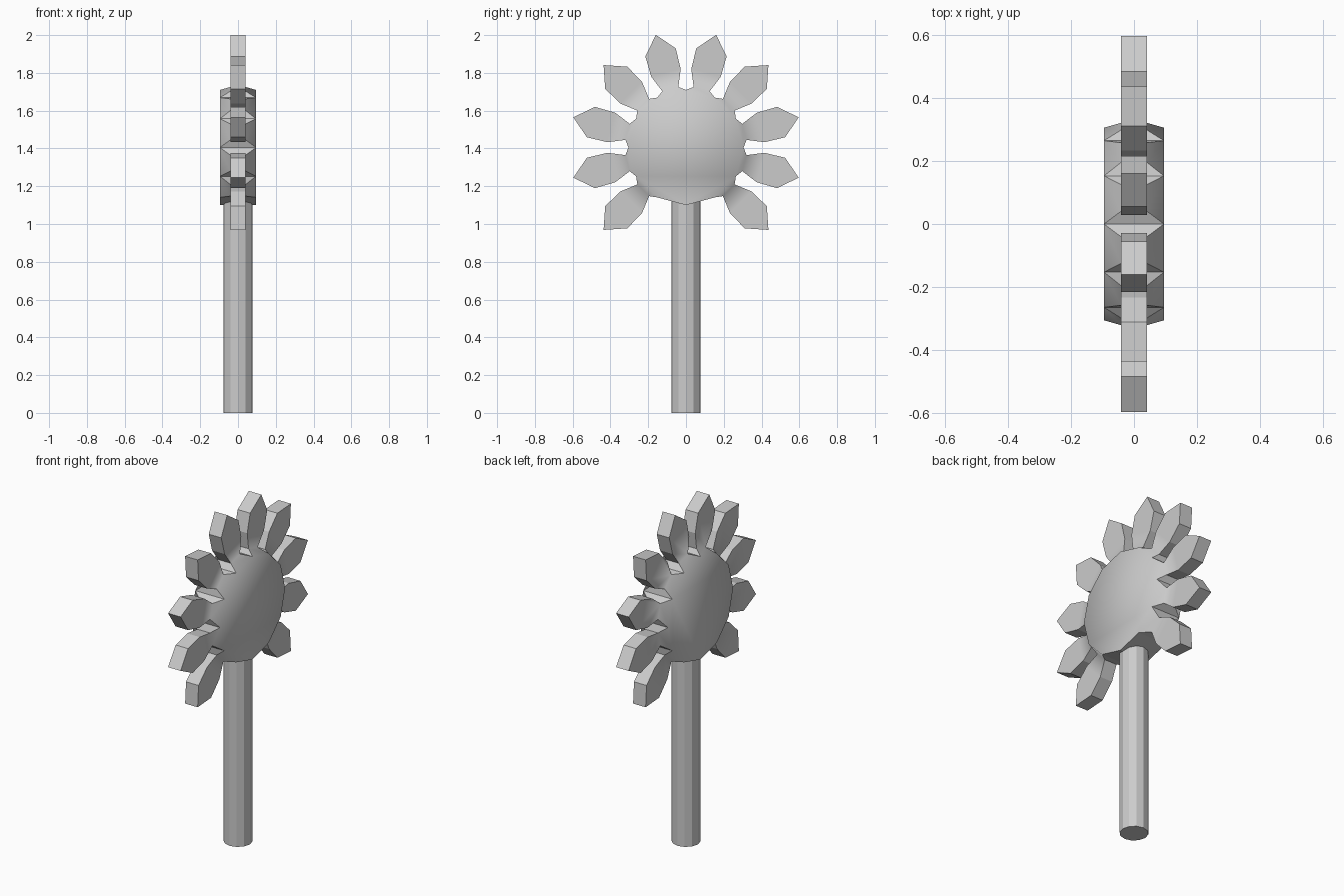
import bpy, bmesh
from math import sin, cos, pi, radians

if "Cube" in bpy.data.objects:
    bpy.data.objects.remove(bpy.data.objects["Cube"])

ZC, R = 1.405, 0.305        # head centre height, hub radius
HX, PX = 0.095, 0.041       # half thickness of hub and petals


def make_object(name, bm):
    bmesh.ops.recalc_face_normals(bm, faces=bm.faces[:])
    me = bpy.data.meshes.new(name)
    bm.to_mesh(me)
    bm.free()
    ob = bpy.data.objects.new(name, me)
    bpy.context.collection.objects.link(ob)
    return ob


# Stem: low-poly post
bm = bmesh.new()
bmesh.ops.create_cone(bm, cap_ends=True, segments=12, radius1=0.078, radius2=0.078, depth=1.13)
bmesh.ops.translate(bm, verts=bm.verts[:], vec=(0, 0, 0.565))
make_object("stem", bm)

# Flower head: 12-sided hub with petals grown from its rim faces
bm = bmesh.new()
ring = {s: [bm.verts.new((s * HX, R * cos(k * pi / 6), ZC + R * sin(k * pi / 6)))
            for k in range(12)] for s in (-1, 1)}
for s in (-1, 1):
    bm.faces.new(ring[s]).smooth = True

# Petal outline: (distance from centre, sideways offset)
petal = [(0.32, -0.044), (0.41, -0.081), (0.522, -0.083), (0.617, 0),
         (0.522, 0.083), (0.41, 0.081), (0.32, 0.044)]

for k in range(12):
    j = (k + 1) % 12
    hub = {s: (ring[s][k], ring[s][j]) for s in (-1, 1)}
    # The two lowest rim faces stay plain above the stem
    if k in (8, 9):
        bm.faces.new((hub[1][0], hub[1][1], hub[-1][1], hub[-1][0]))
        continue
    a = radians(30 * k + 15)
    side = {s: [bm.verts.new((s * PX, u * cos(a) - t * sin(a), ZC + u * sin(a) + t * cos(a)))
                for u, t in petal] for s in (-1, 1)}
    for s in (-1, 1):
        # Petal face and the slope joining it to the hub
        bm.faces.new(side[s]).smooth = True
        bm.faces.new((hub[s][0], hub[s][1], side[s][-1], side[s][0])).smooth = True
    # Petal rim, including the narrowing neck
    loop = {s: [hub[s][0]] + side[s] + [hub[s][1]] for s in (-1, 1)}
    for i in range(len(petal) + 1):
        bm.faces.new((loop[1][i], loop[1][i + 1], loop[-1][i + 1], loop[-1][i]))
make_object("flower_head", bm)
